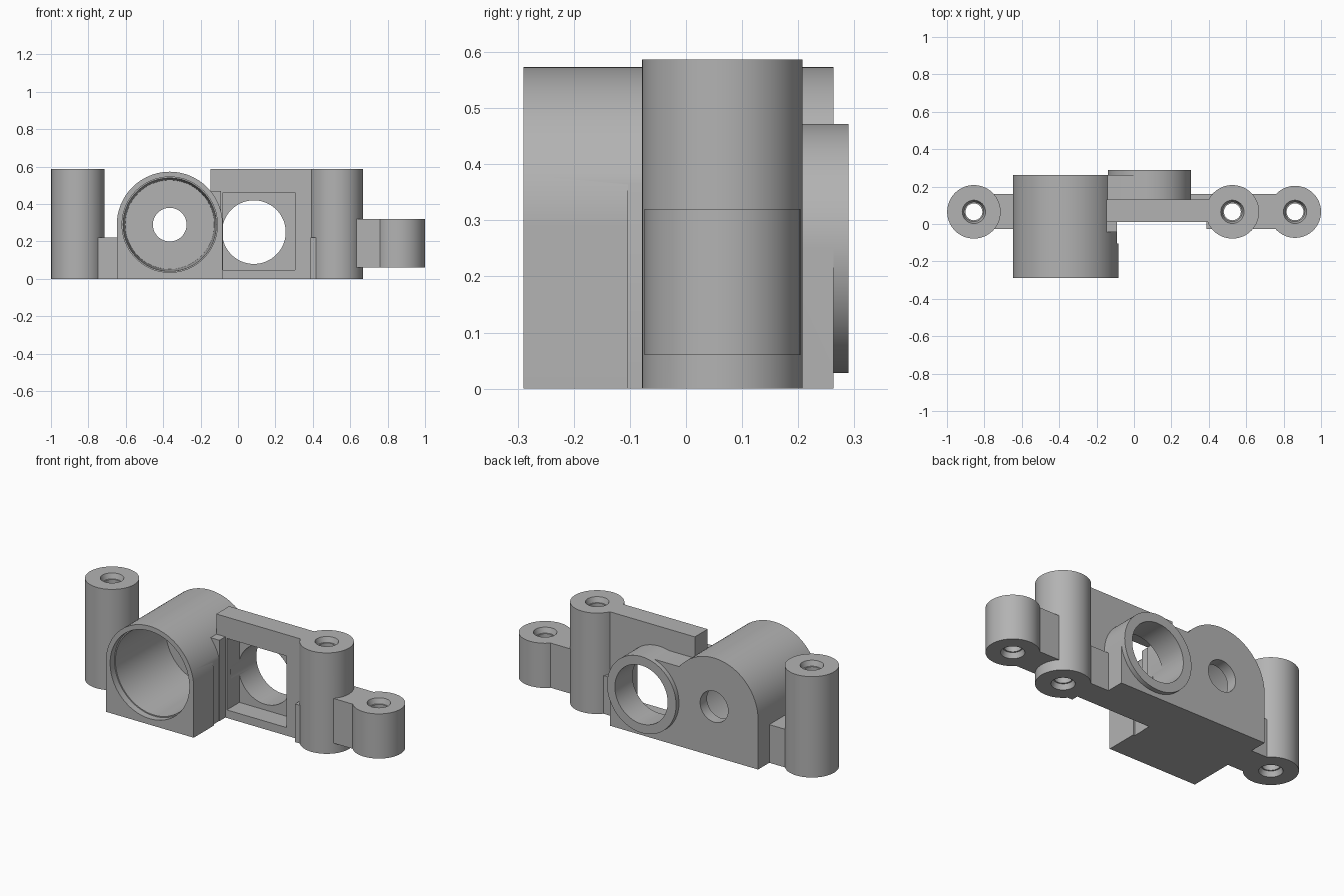
import bpy
import math

cube = bpy.data.objects.get("Cube")
if cube:
    bpy.data.objects.remove(cube, do_unlink=True)

grey = bpy.data.materials.new("plain_grey")
grey.use_nodes = True
COLOUR = (0.45, 0.45, 0.45, 1)
grey.diffuse_color = COLOUR
grey.node_tree.nodes["Principled BSDF"].inputs["Base Color"].default_value = COLOUR


def finish(name):
    ob = bpy.context.object
    ob.name = name
    bpy.ops.object.transform_apply(location=True, rotation=True, scale=True)
    ob.data.materials.append(grey)
    return ob


def box(name, x, y, z):
    lo, hi = zip(x, y, z)
    bpy.ops.mesh.primitive_cube_add(size=1, location=[(a + b) / 2 for a, b in zip(lo, hi)])
    bpy.context.object.scale = [b - a for a, b in zip(lo, hi)]
    return finish(name)


def upright(name, x, y, z, r0, r1=None):
    """Round part along z, radius r0 at the bottom and r1 at the top."""
    bpy.ops.mesh.primitive_cone_add(vertices=64, radius1=r0, radius2=r0 if r1 is None else r1,
                                    depth=z[1] - z[0], location=(x, y, sum(z) / 2))
    return finish(name)


def lying(name, x, z, y, r0, r1=None):
    """Round part along y, radius r0 at the front and r1 at the back."""
    bpy.ops.mesh.primitive_cone_add(vertices=96, radius1=r0, radius2=r0 if r1 is None else r1,
                                    depth=y[1] - y[0], location=(x, sum(y) / 2, z),
                                    rotation=(-math.pi / 2, 0, 0))
    return finish(name)


def combine(body, other, operation):
    mod = body.modifiers.new(operation.lower(), "BOOLEAN")
    mod.operation = operation
    mod.solver = "EXACT"
    mod.object = other
    bpy.context.view_layer.objects.active = body
    bpy.ops.object.modifier_apply(modifier=mod.name)
    bpy.data.objects.remove(other, do_unlink=True)


POST_Y = 0.065
TALL = (0, 0.587)
LOW = (0.06, 0.32)
BX, BZ = -0.365, 0.29      # barrel axis
RX, RZ = 0.083, 0.25       # ring axis
POSTS = [(-0.856, TALL, 0.143), (0.526, TALL, 0.143), (0.861, LOW, 0.139)]

# Barrel housing: round top on a square foot, relieved along one side
body = lying("bracket_body", BX, BZ, (-0.29, 0.263), 0.283)
combine(body, box("barrel_foot", (-0.648, -0.082), (-0.29, 0.263), (0, BZ)), "UNION")
combine(body, box("side_relief", (-0.092, 0.1), (-0.103, 0.3), (-0.1, 0.7)), "DIFFERENCE")

# Frame plate, back plate, ring and rib
solids = [
    box("frame_plate", (-0.148, 0.526), (0.012, 0.13), TALL),
    box("back_plate", (-0.3, RX), (0.1, 0.263), (0, 0.463)),
    box("ring_foot", (-0.3, 0.305), (0.1, 0.263), (0, RZ)),
    lying("lens_ring", RX, RZ, (0.1, 0.29), 0.222),
    box("corner_rib", (-0.3, -0.09), (-0.042, 0.03), (0, 0.47)),
    # Links between the posts and the body
    box("right_link", (-0.84, -0.6), (-0.028, 0.16), (0, 0.222)),
    box("middle_link_front", (0.387, 0.52), (-0.028, 0.1), (0, 0.222)),
    box("middle_link_back", (0.25, 0.52), (0.1, 0.16), (0, 0.222)),
    box("left_link", (0.55, 0.85), (-0.028, 0.16), LOW),
]
for x, z, r in POSTS:
    solids.append(upright("screw_post", x, POST_Y, z, r))
for part in solids:
    combine(body, part, "UNION")

# Bore, back hole, square window and ring opening
cutters = [
    lying("bore_mouth", BX, BZ, (-0.4, -0.25), 0.255),
    lying("bore", BX, BZ, (-0.26, 0.2), 0.249, 0.238),
    lying("back_hole", BX, BZ, (0.15, 0.4), 0.09),
    box("square_window", (-0.08, 0.305), (-0.05, 0.127), (0.047, 0.463)),
    lying("ring_opening", RX + 0.002, RZ, (0.05, 0.4), 0.17),
]
# Screw holes, flared at both ends
for x, z, r in POSTS:
    cutters += [
        upright("screw_hole", x, POST_Y, (z[0] - 0.1, z[1] + 0.1), 0.045),
        upright("top_flare", x, POST_Y, (z[1] - 0.03, z[1] + 0.002), 0.052, 0.063),
        upright("bottom_flare", x, POST_Y, (z[0] - 0.002, z[0] + 0.03), 0.063, 0.052),
    ]
for cutter in cutters:
    combine(body, cutter, "DIFFERENCE")

body.data.materials.clear()
body.data.materials.append(grey)
for face in body.data.polygons:
    face.material_index = 0
bpy.ops.object.select_all(action="DESELECT")
body.select_set(True)
bpy.context.view_layer.objects.active = body
bpy.ops.object.shade_smooth_by_angle(angle=math.radians(25))
